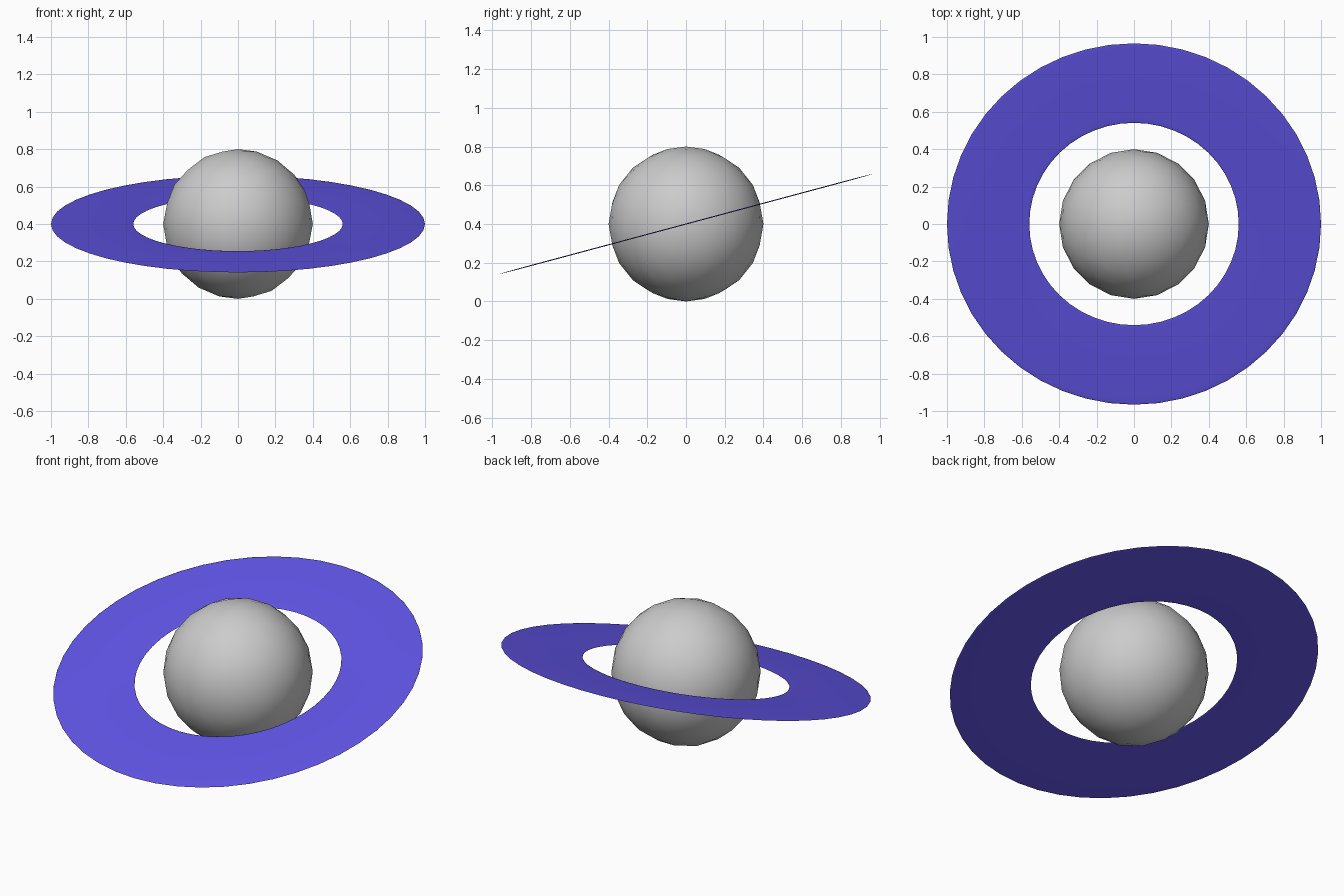
import bpy
from math import radians

if "Cube" in bpy.data.objects:
    bpy.data.objects.remove(bpy.data.objects["Cube"])

# Planet globe
bpy.ops.mesh.primitive_ico_sphere_add(subdivisions=3, radius=0.4, location=(0, 0, 0.4))
globe = bpy.context.object
globe.name = "planet_globe"
bpy.ops.object.shade_smooth()

# Flat tilted ring: a torus squashed almost to a disc
outer, inner = 1.0, 0.56
bpy.ops.mesh.primitive_torus_add(
    major_radius=(outer + inner) / 2, minor_radius=(outer - inner) / 2,
    major_segments=48, minor_segments=12,
    location=(0, 0, 0.4), rotation=(radians(15), 0, 0))
ring = bpy.context.object
ring.name = "planet_ring"
ring.scale.z = 0.012
bpy.ops.object.shade_smooth()

# Ring colour
mat = bpy.data.materials.new("ring_violet")
mat.diffuse_color = (0.12, 0.09, 0.8, 1)
mat.use_nodes = True
mat.node_tree.nodes["Principled BSDF"].inputs["Base Color"].default_value = mat.diffuse_color
ring.data.materials.append(mat)
